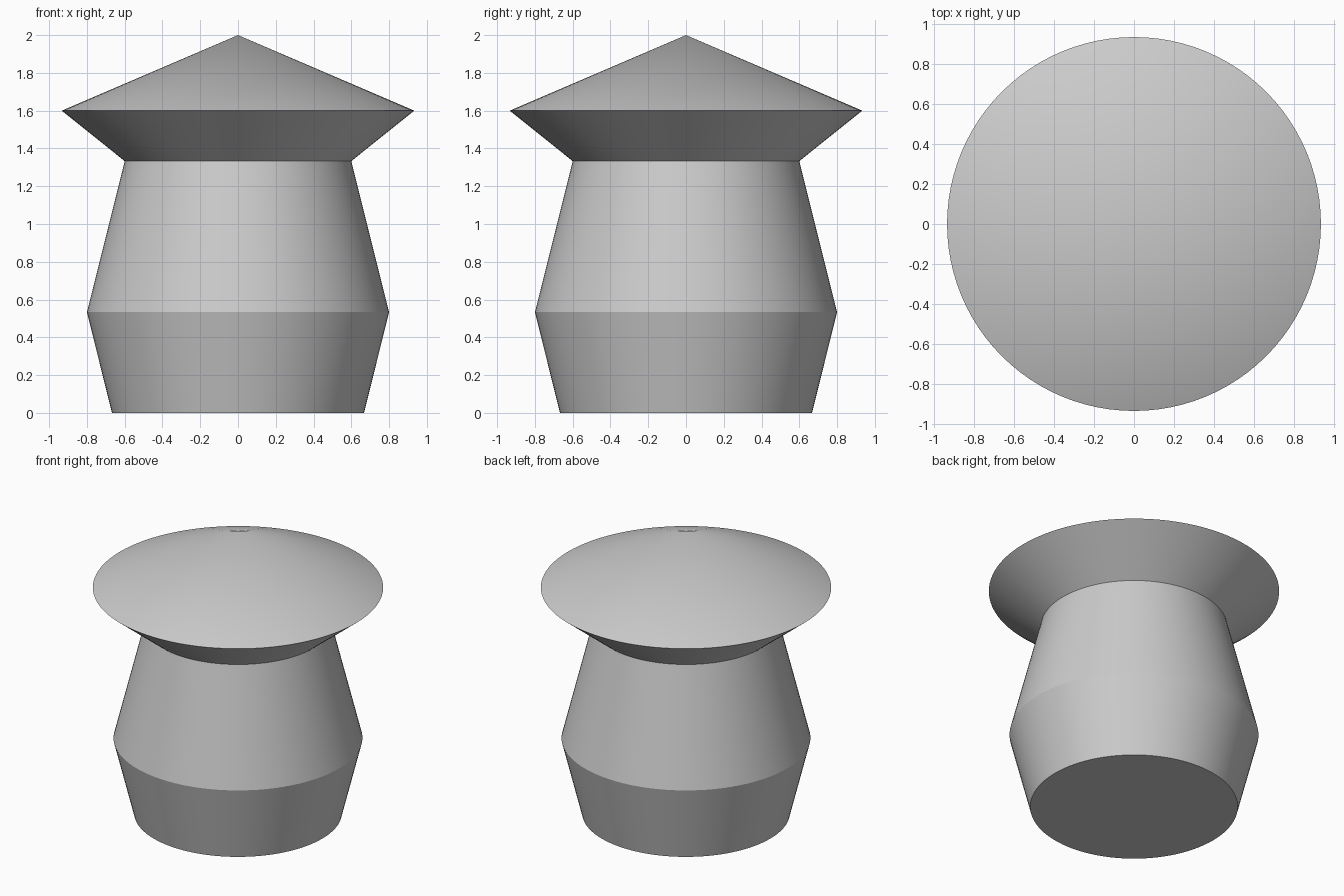
import bpy, bmesh, math

if "Cube" in bpy.data.objects:
    bpy.data.objects.remove(bpy.data.objects["Cube"])

SEGMENTS = 96

# (radius, height) outline: base rim, belly, neck, flared brim
PROFILE = [(0.667, 0.0), (0.8, 0.533), (0.6, 1.333), (0.933, 1.6)]
APEX_Z = 2.0


def lathe(name, profile, apex_z):
    """Revolve an outline around z, with a flat base and a pointed top."""
    bm = bmesh.new()
    rings = []
    for r, z in profile:
        rings.append([bm.verts.new((r * math.cos(a), r * math.sin(a), z))
                      for a in (2 * math.pi * i / SEGMENTS for i in range(SEGMENTS))])
    apex = bm.verts.new((0, 0, apex_z))
    bm.faces.new(rings[0][::-1])
    for i in range(SEGMENTS):
        j = (i + 1) % SEGMENTS
        for low, high in zip(rings, rings[1:]):
            bm.faces.new((low[i], low[j], high[j], high[i]))
        bm.faces.new((rings[-1][i], rings[-1][j], apex))
    bmesh.ops.recalc_face_normals(bm, faces=bm.faces[:])
    mesh = bpy.data.meshes.new(name)
    bm.to_mesh(mesh)
    bm.free()
    obj = bpy.data.objects.new(name, mesh)
    bpy.context.collection.objects.link(obj)
    return obj


# Turned body with its conical cap, as one closed solid
body = lathe("capped_jar", PROFILE, APEX_Z)
bpy.context.view_layer.objects.active = body
body.select_set(True)
bpy.ops.object.shade_smooth_by_angle(angle=math.radians(20))
